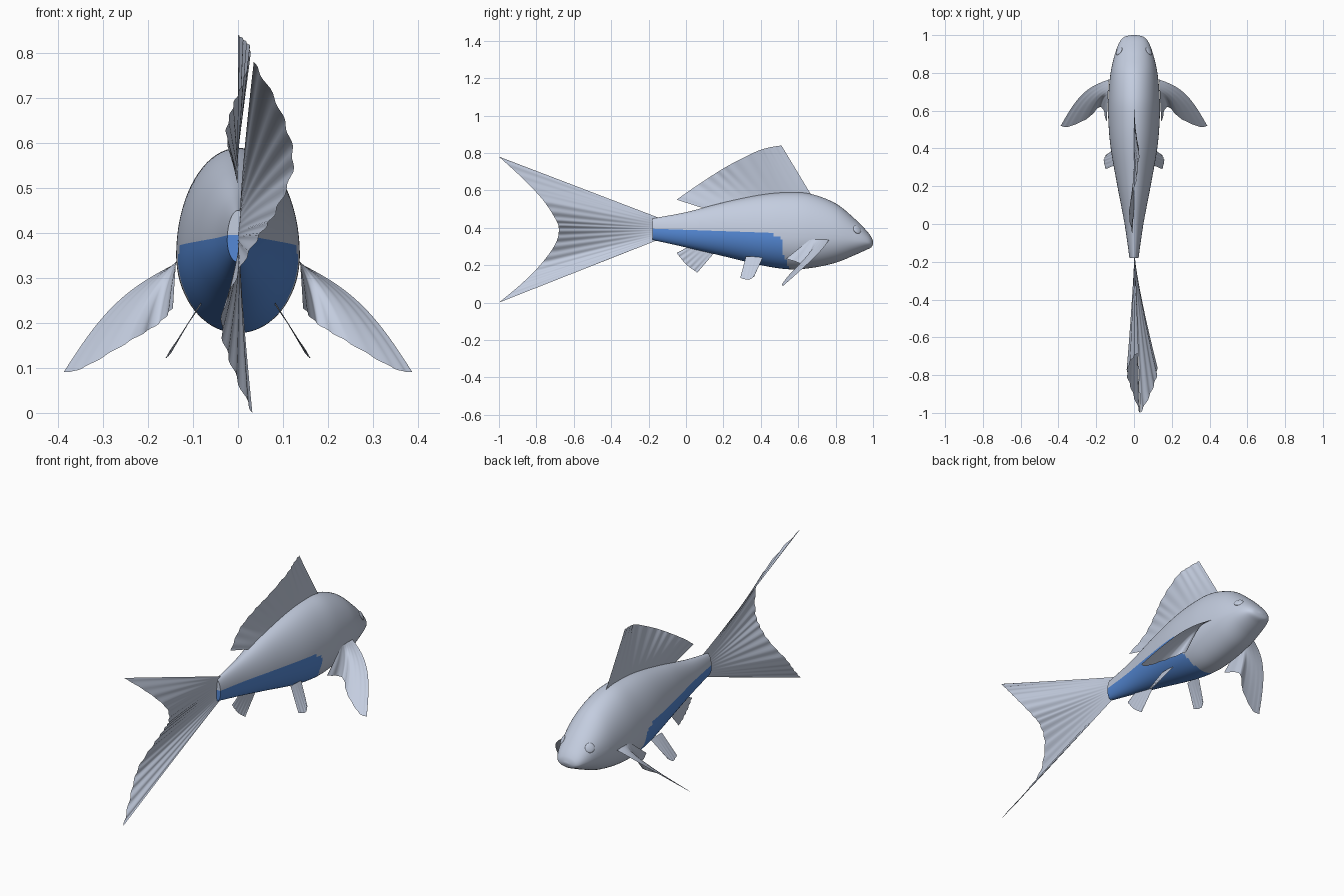
import bpy, bmesh, math
from mathutils import Vector

cube = bpy.data.objects.get("Cube")
if cube:
    bpy.data.objects.remove(cube)


def material(name, rgb):
    m = bpy.data.materials.new(name)
    m.use_nodes = True
    m.diffuse_color = (*rgb, 1)
    m.node_tree.nodes["Principled BSDF"].inputs["Base Color"].default_value = (*rgb, 1)
    return m


grey = material("pale_grey", (0.55, 0.61, 0.74))
blue = material("belly_blue", (0.09, 0.25, 0.67))


def curve(points, t):
    """Smooth point at t (0..1) on a spline through the points."""
    p = [Vector(q) for q in points]
    n = len(p) - 1
    i = min(int(t * n), n - 1)
    f = t * n - i
    a, b, c, d = p[max(i - 1, 0)], p[i], p[i + 1], p[min(i + 2, n)]
    return b + 0.5 * f * ((c - a) + f * ((2 * a - 5 * b + 4 * c - d) + f * (3 * (b - c) + d - a)))


def finish(name, bm, mats, mirror=False):
    mesh = bpy.data.meshes.new(name)
    bm.to_mesh(mesh)
    bm.free()
    ob = bpy.data.objects.new(name, mesh)
    bpy.context.collection.objects.link(ob)
    for m in mats:
        mesh.materials.append(m)
    if mirror:
        ob.modifiers.new("mirror", "MIRROR").use_mirror_merge = False
    bpy.ops.object.select_all(action="DESELECT")
    ob.select_set(True)
    bpy.context.view_layer.objects.active = ob
    bpy.ops.object.shade_smooth_by_angle(angle=math.radians(50))
    return ob


def skin(bm, rows, closed=False):
    """Quads between successive rows of vertices."""
    for r, s in zip(rows, rows[1:]):
        n = len(r)
        for i in range(n if closed else n - 1):
            j = (i + 1) % n
            bm.faces.new((r[i], r[j], s[j], s[i]))


# Body: egg-shaped rings along y; each station is (y, bottom, top, half width)
stations = [(-0.18, 0.335, 0.45, 0.024), (0, 0.295, 0.483, 0.05), (0.2, 0.248, 0.535, 0.088),
            (0.4, 0.2, 0.576, 0.123), (0.55, 0.178, 0.589, 0.136), (0.67, 0.185, 0.58, 0.136),
            (0.8, 0.213, 0.53, 0.124), (0.9, 0.253, 0.45, 0.101), (0.96, 0.28, 0.39, 0.078),
            (0.99, 0.295, 0.352, 0.052), (1, 0.316, 0.326, 0.012)]
bm = bmesh.new()
rings, sides, steps = [], 72, 120
for k in range(steps + 1):
    t = k / steps
    y, _, _ = curve([s[:3] for s in stations], t)
    _, bottom, top = curve([s[:3] for s in stations], t)
    width = curve([(s[3], 0, 0) for s in stations], t).x
    wide = bottom + 0.42 * (top - bottom)
    ring = []
    for i in range(sides):
        a = 2 * math.pi * i / sides
        height = top - wide if math.sin(a) > 0 else wide - bottom
        ring.append(bm.verts.new((width * math.cos(a), y, wide + height * math.sin(a))))
    rings.append(ring)
skin(bm, rings, closed=True)
bm.faces.new(rings[0])
bm.faces.new(rings[-1])
# Cut a clean upper edge for the belly patch
bmesh.ops.bisect_plane(bm, geom=bm.verts[:] + bm.edges[:] + bm.faces[:],
                       plane_co=(0, -0.18, 0.395), plane_no=(0, 0.035, 1))
bmesh.ops.recalc_face_normals(bm, faces=bm.faces)
for f in bm.faces:
    c = f.calc_center_median()
    front = 0.515 + 0.4 * max(0, 0.27 - c.z) - 40 * max(0, c.z - 0.33) ** 2
    if c.z < 0.395 - 0.035 * (c.y + 0.18) and c.y < max(front, 0.43):
        f.material_index = 1
finish("body", bm, [grey, blue])


def fin(name, root, tips, bulge=(0, 0, 0), bend=1.0, rays=10, ripple=0.003, mirror=False):
    """Fan of rays from the root curve to the tip curve, gently pleated."""
    bm = bmesh.new()
    rows, nu, nv = [], 16, rays * 6
    for k in range(nu + 1):
        u = k / nu
        row = []
        for i in range(nv + 1):
            v = i / nv
            a, b = curve(root, v), curve(tips, v)
            p = a.lerp(b, u) + Vector(bulge) * math.sin(math.pi * u) * (1 - v)
            p.x = a.x + (b.x - a.x) * u ** bend + bulge[0] * math.sin(math.pi * u) * (1 - v)
            p.x += ripple * u * math.sin(2 * math.pi * rays * v)
            row.append(bm.verts.new(p))
        rows.append(row)
    skin(bm, rows)
    bmesh.ops.recalc_face_normals(bm, faces=bm.faces)
    return finish(name, bm, [grey], mirror)


# Forked tail, waving sideways in an S
fin("tail_fin",
    [(0.005, -0.15, 0.455), (0, -0.16, 0.39), (0.005, -0.15, 0.335)],
    [(0.035, -1, 0.78), (0.095, -0.88, 0.67), (0.123, -0.77, 0.555), (0.085, -0.7, 0.45),
     (0.045, -0.68, 0.39), (0, -0.7, 0.31), (-0.037, -0.78, 0.2), (-0.012, -0.88, 0.1),
     (0.032, -1, 0)],
    bend=1.25, rays=16)

# Dorsal fin with a rippling upper edge
fin("dorsal_fin",
    [(0, 0.67, 0.575), (0, 0.53, 0.582), (0, 0.39, 0.57), (0, 0.25, 0.542), (0, 0.1, 0.502)],
    [(0, 0.51, 0.84), (0.015, 0.44, 0.828), (0.027, 0.37, 0.805), (0.012, 0.235, 0.737),
     (-0.01, 0.15, 0.686), (-0.026, 0.05, 0.62), (-0.008, -0.05, 0.55)],
    rays=12, ripple=0.002)

# Anal fin under the tail
fin("anal_fin",
    [(0, 0.155, 0.27), (0, 0.09, 0.285), (0, 0.02, 0.302)],
    [(0, 0.06, 0.16), (0, 0.0, 0.205), (0, -0.05, 0.265)], rays=6, ripple=0.002)

# Paired fins
fin("pectoral_fins",
    [(0.133, 0.765, 0.335), (0.136, 0.71, 0.338), (0.138, 0.66, 0.335)],
    [(0.388, 0.52, 0.09), (0.345, 0.515, 0.1), (0.245, 0.56, 0.157), (0.175, 0.62, 0.2),
     (0.145, 0.535, 0.235)],
    bulge=(0.012, 0.045, 0.03), rays=8, ripple=0.002, mirror=True)
fin("pelvic_fins",
    [(0.082, 0.41, 0.24), (0.083, 0.365, 0.245), (0.083, 0.32, 0.245)],
    [(0.15, 0.365, 0.14), (0.16, 0.335, 0.122), (0.15, 0.29, 0.132)],
    rays=5, ripple=0.001, mirror=True)

# Eyes: shallow domes set flush in the head
normal = Vector((8.8, 6.4, 5.5)).normalized()
bm = bmesh.new()
bmesh.ops.create_uvsphere(bm, u_segments=32, v_segments=16, radius=0.024)
bmesh.ops.scale(bm, vec=(1, 1, 0.3), verts=bm.verts)
bmesh.ops.rotate(bm, matrix=normal.to_track_quat("Z", "Y").to_matrix(), verts=bm.verts)
bmesh.ops.translate(bm, vec=(0.079, 0.915, 0.39), verts=bm.verts)
finish("eyes", bm, [grey], mirror=True)
